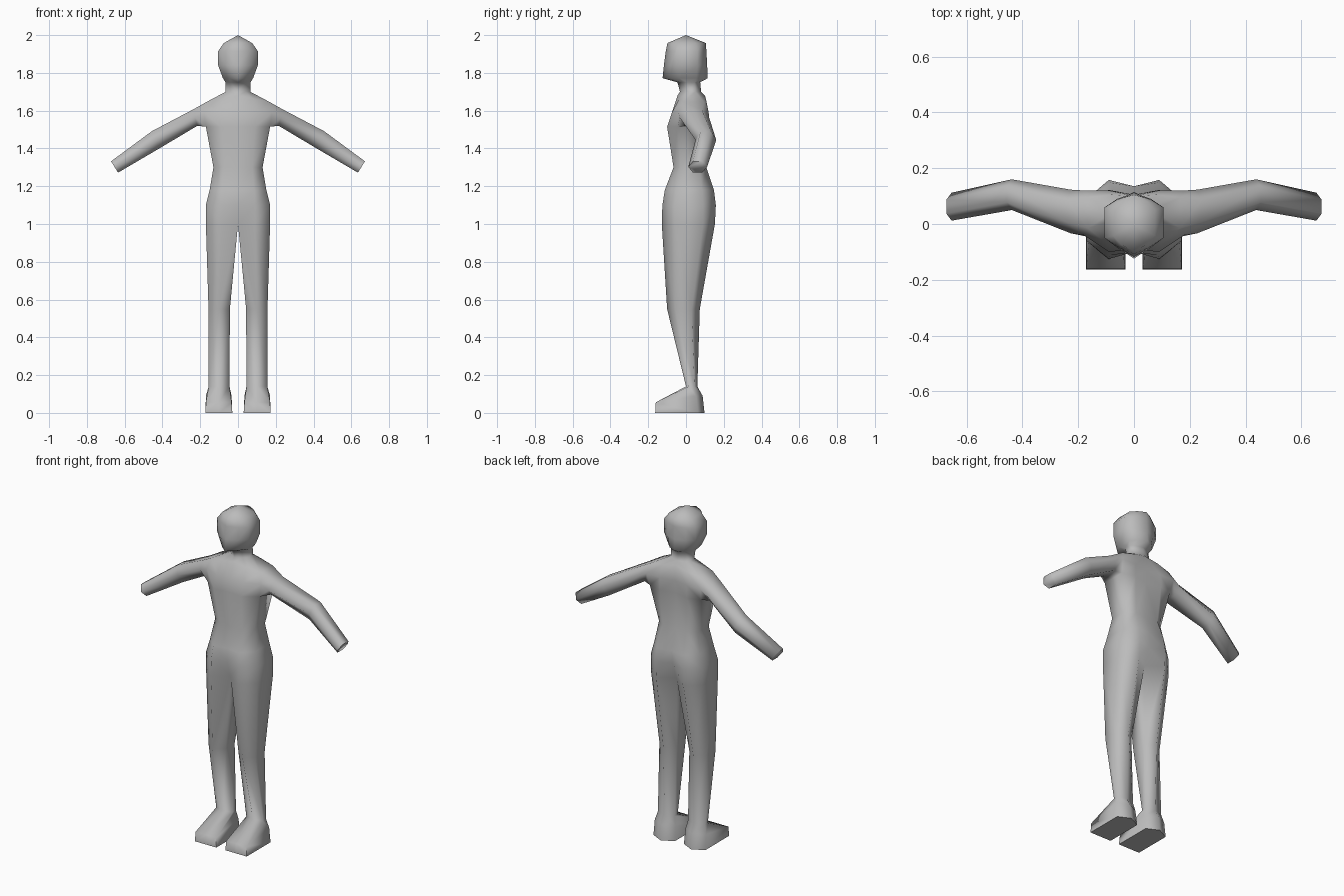
import bpy, bmesh, math
from mathutils import Vector

if "Cube" in bpy.data.objects:
    bpy.data.objects.remove(bpy.data.objects["Cube"], do_unlink=True)

grey = bpy.data.materials.new("plain grey")
grey.use_nodes = True
grey.diffuse_color = (0.5, 0.5, 0.5, 1)
grey.node_tree.nodes["Principled BSDF"].inputs["Base Color"].default_value = (0.5, 0.5, 0.5, 1)

bm = bmesh.new()


def verts(points):
    return [bm.verts.new(p) for p in points]


def half_ring(z, slope, front, mid_x, mid_front, side_x, side_front, side_back, mid_back, back):
    """Six points from front centre round the left side to back centre."""
    pts = [(0, front), (mid_x, mid_front), (side_x, side_front),
           (side_x, side_back), (mid_x, mid_back), (0, back)]
    return verts([(x, y, z - slope * x) for x, y in pts])


def bridge(a, b, closed=False, skip=()):
    n = len(a)
    for i in range(n if closed else n - 1):
        if i not in skip:
            j = (i + 1) % n
            bm.faces.new((a[i], a[j], b[j], b[i]))


# Torso: hips, waist, chest, shoulders (left half)
torso = [half_ring(*r) for r in (
    (1.00, 0, -0.07, 0.09, -0.128, 0.17, -0.06, 0.09, 0.153, 0.09),
    (1.10, 0, -0.10, 0.09, -0.125, 0.17, -0.06, 0.09, 0.158, 0.125),
    (1.18, 0, -0.10, 0.085, -0.112, 0.15, -0.05, 0.085, 0.148, 0.135),
    (1.30, 0, -0.065, 0.075, -0.066, 0.13, -0.03, 0.07, 0.108, 0.095),
    (1.515, 0, -0.09, 0.09, -0.10, 0.17, -0.045, 0.10, 0.122, 0.10),
    (1.59, 0, -0.075, 0.09, -0.075, 0.18, -0.04, 0.12, 0.120, 0.105),
    (1.68, 0.2, -0.045, 0.08, -0.035, 0.165, -0.015, 0.095, 0.105, 0.10),
)]

# Neck and head (left half)
head = [half_ring(*r) for r in (
    (1.70, 0, -0.032, 0.038, -0.01, 0.065, 0.015, 0.05, 0.07, 0.08),
    (1.75, 0, -0.045, 0.04, -0.022, 0.066, 0.005, 0.045, 0.063, 0.075),
    (1.772, 0, -0.124, 0.046, -0.085, 0.08, -0.035, 0.055, 0.09, 0.115),
    (1.84, 0, -0.117, 0.06, -0.085, 0.105, -0.05, 0.06, 0.09, 0.112),
    (1.915, 0, -0.107, 0.06, -0.08, 0.105, -0.05, 0.06, 0.088, 0.108),
    (1.958, 0, -0.098, 0.045, -0.075, 0.075, -0.042, 0.05, 0.082, 0.105),
)]
column = torso + head
for i in range(len(column) - 1):
    # leave the side strip open where the arm joins
    bridge(column[i], column[i + 1], skip=(2,) if i in (4, 5) else ())
crown = bm.verts.new((0, 0, 2.0))
for a, b in zip(head[-1], head[-1][1:]):
    bm.faces.new((a, b, crown))

# Arm: grows from the shoulder opening to a closed wrist
low, mid, top = torso[4:7]
previous = [low[2], mid[2], top[2], top[3], mid[3], low[3]]
for upper, lower, y, depth in (
        ((0.24, 1.605), (0.215, 1.52), 0.045, 0.078),
        ((0.455, 1.492), (0.42, 1.398), 0.105, 0.055),
        ((0.672, 1.332), (0.635, 1.272), 0.062, 0.05)):
    u, l = Vector((upper[0], 0, upper[1])), Vector((lower[0], 0, lower[1]))
    c = (u + l) / 2
    ring = verts([p + Vector((0, y + k * depth, 0)) for p, k in
                  ((l, -0.5), (c, -1), (u, -0.5), (u, 0.5), (c, 1), (l, 0.5))])
    bridge(previous, ring, closed=True)
    previous = ring
bm.faces.new(previous)


def leg_ring(z, inner, outer, front, back):
    """Hexagonal leg section, same point order as the torso half ring."""
    m, c, h = (inner + outer) / 2, (front + back) / 2, (back - front) / 4
    return verts([(inner, c - h, z), (m, front, z), (outer, c - h, z),
                  (outer, c + h, z), (m, back, z), (inner, c + h, z)])


def foot_ring(toe_z, heel_z, toe_y, heel_y, inner, outer):
    m = (inner + outer) / 2
    return verts([(inner, toe_y, toe_z), (m, toe_y, toe_z), (outer, toe_y, toe_z),
                  (outer, heel_y - 0.035, heel_z), (m, heel_y, heel_z),
                  (inner, heel_y - 0.035, heel_z)])


# Leg and foot
leg = [torso[0],
       leg_ring(0.55, 0.043, 0.156, -0.10, 0.073),
       leg_ring(0.14, 0.045, 0.155, 0.0, 0.06),
       foot_ring(0.056, 0.09, -0.16, 0.088, 0.034, 0.17),
       foot_ring(0.0, 0.0, -0.163, 0.098, 0.03, 0.172)]
for a, b in zip(leg, leg[1:]):
    bridge(a, b, closed=(a is not torso[0]))
# inner thigh, meeting its twin on the centre line
bm.faces.new((leg[0][5], leg[0][0], leg[1][0], leg[1][5]))
bm.faces.new(leg[-1])

# Mirror to the right half and finish
bmesh.ops.mirror(bm, geom=bm.verts[:] + bm.edges[:] + bm.faces[:], axis='X', merge_dist=0.0005)
bmesh.ops.remove_doubles(bm, verts=bm.verts[:], dist=0.0005)
bmesh.ops.recalc_face_normals(bm, faces=bm.faces[:])
mesh = bpy.data.meshes.new("body")
bm.to_mesh(mesh)
bm.free()
mesh.materials.append(grey)
body = bpy.data.objects.new("body", mesh)
bpy.context.collection.objects.link(body)
bpy.ops.object.select_all(action='DESELECT')
body.select_set(True)
bpy.context.view_layer.objects.active = body
bpy.ops.object.shade_smooth_by_angle(angle=math.radians(85))
